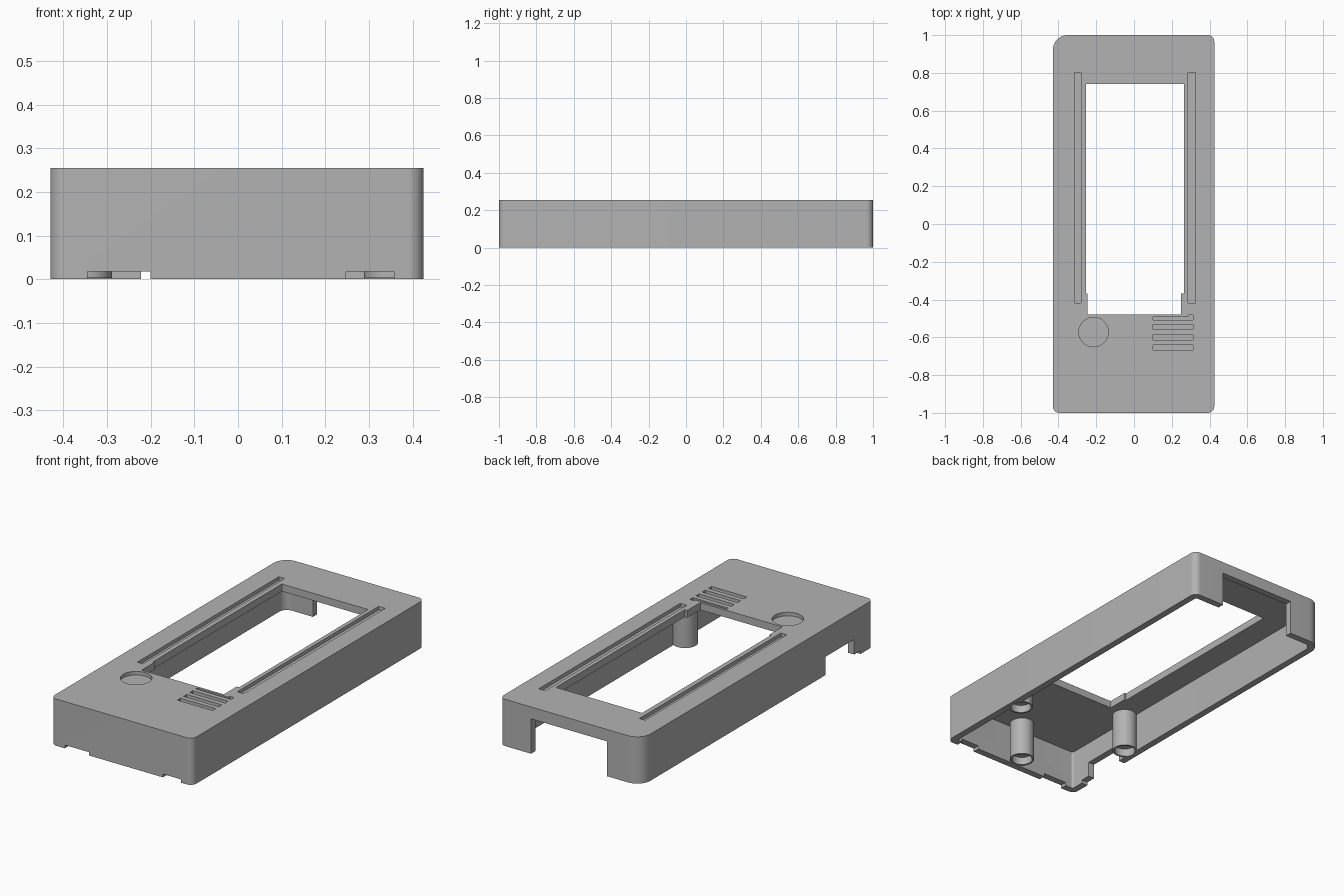
import bpy, bmesh, math

cube = bpy.data.objects.get("Cube")
if cube:
    bpy.data.objects.remove(cube, do_unlink=True)

grey = bpy.data.materials.new("plain_grey")
grey.use_nodes = True
grey.diffuse_color = (0.45, 0.45, 0.45, 1)
grey.node_tree.nodes["Principled BSDF"].inputs["Base Color"].default_value = (0.45, 0.45, 0.45, 1)


def prism(name, outline, z0, z1):
    """Extrude a flat outline from z0 up to z1."""
    bm = bmesh.new()
    base = bm.faces.new([bm.verts.new((x, y, z0)) for x, y in outline])
    out = bmesh.ops.extrude_face_region(bm, geom=[base])
    for v in out["geom"]:
        if isinstance(v, bmesh.types.BMVert):
            v.co.z = z1
    bmesh.ops.recalc_face_normals(bm, faces=bm.faces)
    mesh = bpy.data.meshes.new(name)
    bm.to_mesh(mesh)
    bm.free()
    mesh.materials.append(grey)
    obj = bpy.data.objects.new(name, mesh)
    bpy.context.collection.objects.link(obj)
    return obj


def rounded(x0, x1, y0, y1, r, back_r, steps=10):
    """Rectangle outline with one larger corner at -x, +y."""
    corners = [(x1 - r, y1 - r, r, 0), (x0 + back_r, y1 - back_r, back_r, 90),
               (x0 + r, y0 + r, r, 180), (x1 - r, y0 + r, r, 270)]
    pts = []
    for cx, cy, rad, start in corners:
        for i in range(steps + 1):
            a = math.radians(start + 90 * i / steps)
            pts.append((cx + rad * math.cos(a), cy + rad * math.sin(a)))
    return pts


def circle(cx, cy, r, n=48):
    return [(cx + r * math.cos(math.tau * i / n), cy + r * math.sin(math.tau * i / n))
            for i in range(n)]


def rect(x0, x1, y0, y1):
    return [(x0, y0), (x1, y0), (x1, y1), (x0, y1)]


def combine(target, outline, z0, z1, operation="DIFFERENCE"):
    """Cut a prism from the target, or join one to it."""
    tool = prism("helper", outline, z0, z1)
    tool.hide_render = True
    mod = target.modifiers.new("shape", "BOOLEAN")
    mod.operation = operation
    mod.solver = "EXACT"
    mod.object = tool
    bpy.context.view_layer.objects.active = target
    bpy.ops.object.modifier_apply(modifier=mod.name)
    bpy.data.objects.remove(tool, do_unlink=True)


TOP = 0.255
CEILING = 0.215

# Hollow shell, open underneath
case = prism("case_shell", rounded(-0.43, 0.425, -1, 1, 0.035, 0.08), 0, TOP)
combine(case, rounded(-0.393, 0.388, -0.963, 0.963, 0.012, 0.045), -0.1, CEILING)

# Screw posts joined to the shell, each with a shallow socket
posts = [(-0.352, -0.495), (0.352, -0.495), (0, -0.905)]
for x, y in posts:
    combine(case, circle(x, y, 0.063), 0.003, 0.235, "UNION")
for x, y in posts:
    combine(case, circle(x, y, 0.053), -0.1, 0.045)

# Window with a slightly narrower front end
window = [(-0.245, -0.48), (0.25, -0.48), (0.25, -0.368), (0.265, -0.368),
          (0.265, 0.742), (-0.255, 0.742), (-0.255, -0.368), (-0.245, -0.368)]
combine(case, window, 0.1, 0.4)

# Openings in the back, front and side walls
combine(case, rect(-0.222, 0.235, 0.92, 1.1), -0.1, 0.19)
for x0, x1 in ((-0.345, -0.2), (0.247, 0.357)):
    combine(case, rect(x0, x1, -1.1, -0.94), -0.1, 0.018)
combine(case, rect(-0.5, -0.375, -0.835, -0.59), -0.1, 0.1)
combine(case, rect(-0.5, -0.375, -0.89, -0.82), -0.1, 0.018)

# Long grooves beside the window and the round button recess
for x0, x1 in ((-0.316, -0.281), (0.287, 0.326)):
    combine(case, rect(x0, x1, -0.417, 0.803), TOP - 0.02, 0.4)
combine(case, circle(-0.214, -0.572, 0.078), TOP - 0.02, 0.4)

# Row of speaker grooves, the first with a small raised end
combine(case, [(0.1, -0.507), (0.313, -0.507), (0.313, -0.481), (0.288, -0.481),
               (0.288, -0.493), (0.1, -0.493)], TOP - 0.02, 0.4)
for i in range(3):
    y = -0.546 - 0.0535 * i
    combine(case, rect(0.1, 0.313, y - 0.0135, y + 0.0135), TOP - 0.02, 0.4)

# Smooth round surfaces, crisp edges
bpy.ops.object.select_all(action="DESELECT")
case.select_set(True)
bpy.context.view_layer.objects.active = case
bpy.ops.object.shade_smooth_by_angle(angle=math.radians(30))
